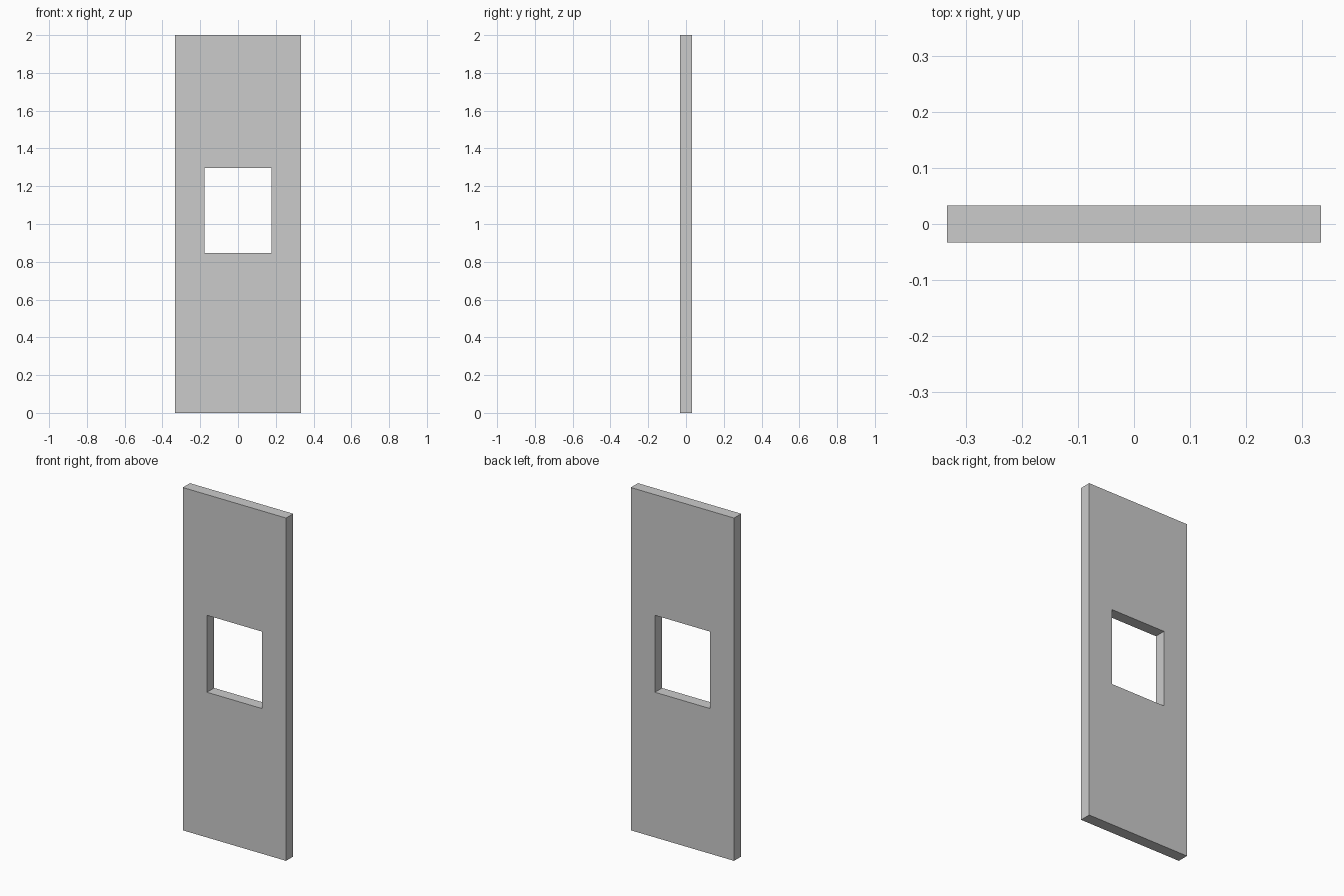
import bpy
import bmesh

if "Cube" in bpy.data.objects:
    bpy.data.objects.remove(bpy.data.objects["Cube"])

HALF_W, HEIGHT, THICK = 0.333, 2.0, 0.066
HOLE_HALF_W, HOLE_BOTTOM, HOLE_TOP = 0.177, 0.847, 1.296


def rect_loop(bm, half_w, z0, z1):
    corners = [(-half_w, z0), (half_w, z0), (half_w, z1), (-half_w, z1)]
    return [bm.verts.new((x, -THICK / 2, z)) for x, z in corners]


# Front face of the panel: four quads around the window opening
bm = bmesh.new()
outer = rect_loop(bm, HALF_W, 0, HEIGHT)
inner = rect_loop(bm, HOLE_HALF_W, HOLE_BOTTOM, HOLE_TOP)
front = []
for i in range(4):
    j = (i + 1) % 4
    front.append(bm.faces.new((outer[i], outer[j], inner[j], inner[i])))

# Extrude to thickness, giving the back, the edges and the window reveal
result = bmesh.ops.extrude_face_region(bm, geom=front, use_keep_orig=True)
moved = [g for g in result["geom"] if isinstance(g, bmesh.types.BMVert)]
bmesh.ops.translate(bm, verts=moved, vec=(0, THICK, 0))
bmesh.ops.recalc_face_normals(bm, faces=bm.faces[:])

mesh = bpy.data.meshes.new("door_panel")
bm.to_mesh(mesh)
bm.free()
panel = bpy.data.objects.new("door_panel", mesh)
bpy.context.collection.objects.link(panel)
